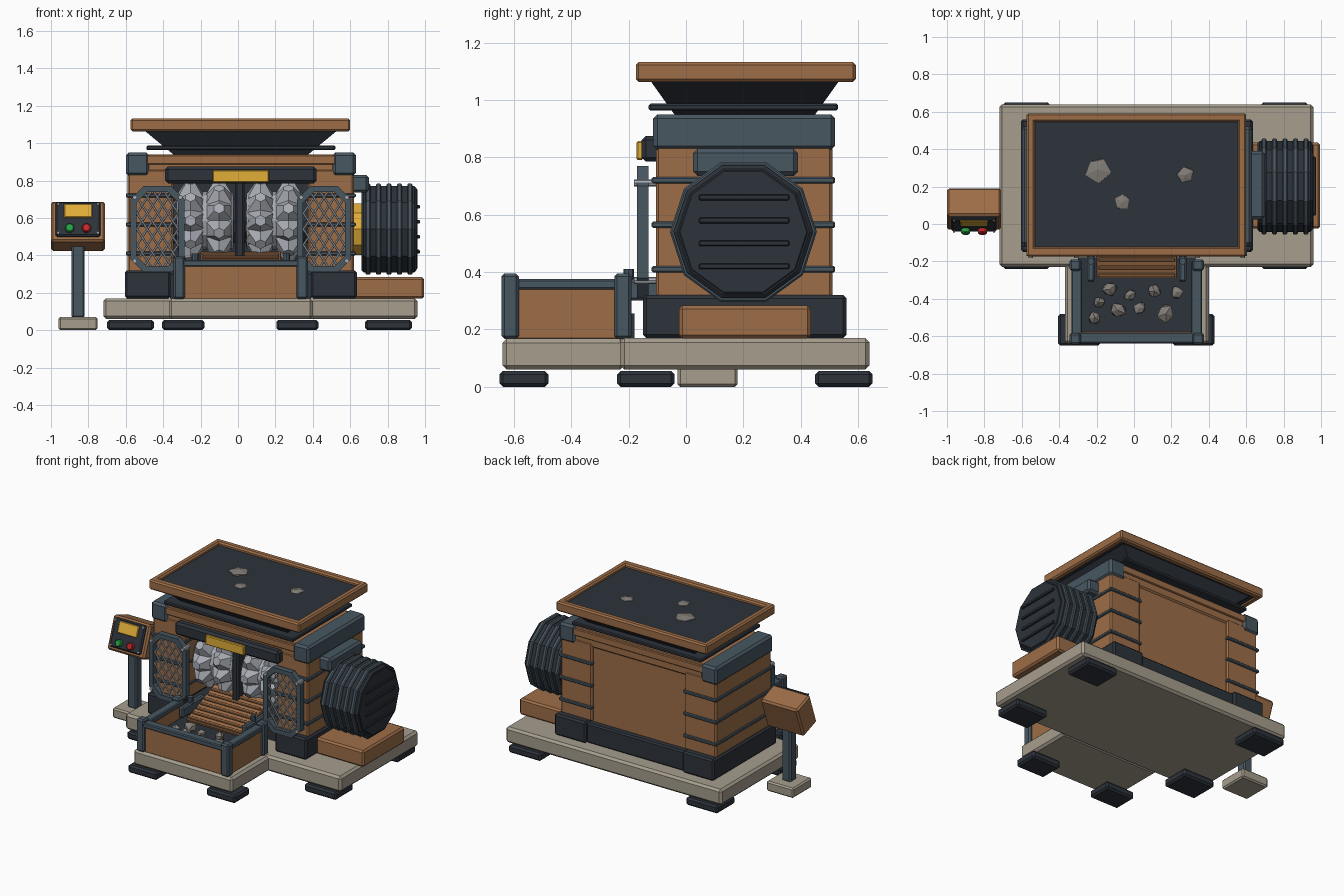
import bpy, bmesh, math, random
from mathutils import Vector, Matrix

if "Cube" in bpy.data.objects:
    bpy.data.objects.remove(bpy.data.objects["Cube"])

random.seed(4)
CX = 0.015  # centre of the housing


def material(name, r, g, b):
    m = bpy.data.materials.new(name)
    m.diffuse_color = (r, g, b, 1)
    m.use_nodes = True
    m.node_tree.nodes["Principled BSDF"].inputs["Base Color"].default_value = m.diffuse_color
    return m


ORANGE = material("orange_paint", .34, .155, .065)
STEEL = material("blue_steel", .065, .095, .12)
DARK = material("dark_iron", .026, .033, .043)
STONE = material("concrete", .38, .34, .27)
YELLOW = material("yellow", .75, .42, .04)
SILVER = material("bright_steel", .40, .42, .46)
ROCK = material("rock", .22, .20, .18)
GREEN = material("green", .02, .35, .06)
RED = material("red", .55, .02, .02)


def finish(bm, name, mat):
    bmesh.ops.recalc_face_normals(bm, faces=bm.faces)
    me = bpy.data.meshes.new(name)
    bm.to_mesh(me)
    bm.free()
    me.materials.append(mat)
    ob = bpy.data.objects.new(name, me)
    bpy.context.collection.objects.link(ob)
    return ob


def box(name, x, y, z, mat, bevel=.01, M=None):
    bm = bmesh.new()
    bmesh.ops.create_cube(bm, size=1)
    for v in bm.verts:
        v.co = [a[0] + (c + .5) * (a[1] - a[0]) for a, c in zip((x, y, z), v.co)]
    if bevel:
        bmesh.ops.bevel(bm, geom=bm.edges[:], offset=bevel, segments=1, affect='EDGES')
    if M:
        bm.transform(M)
    return finish(bm, name, mat)


def rod(name, a, b, r, mat, sides=10, r2=None, bevel=0, spin=0):
    a, b = Vector(a), Vector(b)
    bm = bmesh.new()
    bmesh.ops.create_cone(bm, cap_ends=True, segments=sides, radius1=r,
                          radius2=r if r2 is None else r2, depth=(b - a).length)
    if bevel:
        rim = [e for e in bm.edges if abs(e.verts[0].co.z - e.verts[1].co.z) < 1e-5]
        bmesh.ops.bevel(bm, geom=rim, offset=bevel, segments=1, affect='EDGES')
    q = (b - a).to_track_quat('Z', 'Y').to_matrix().to_4x4()
    bm.transform(Matrix.Translation((a + b) / 2) @ q @ Matrix.Rotation(spin, 4, 'Z'))
    return finish(bm, name, mat)


def rock(name, p, r, flat=.8):
    bm = bmesh.new()
    bmesh.ops.create_icosphere(bm, subdivisions=1, radius=r)
    for v in bm.verts:
        v.co *= random.uniform(.75, 1.15)
        v.co.z *= flat
    bm.transform(Matrix.Translation(p) @ Matrix.Rotation(random.random() * 6, 4, 'Z'))
    return finish(bm, name, ROCK)


def octagon(hx, hz, c):
    return [(hx, hz - c), (hx - c, hz), (c - hx, hz), (-hx, hz - c),
            (-hx, c - hz), (c - hx, -hz), (hx - c, -hz), (hx, c - hz)]


# Foundation slabs and feet
box("main_base", (-.72, .96), (-.23, .64), (.06, .17), STONE, .015)
box("front_base", (-.37, .40), (-.64, -.215), (.06, .168), STONE, .015)
for x in (-.70, .68):
    for y in (-.24, .45):
        box("base_foot", (x, x + .25), (y, y + .2), (0, .055), DARK, .012)
for x in (-.405, .205):
    box("front_foot", (x, x + .225), (-.65, -.48), (0, .055), DARK, .012)

# Housing: side columns with plinths, caps and straps
for s in (-1, 1):
    def sx(a, b):
        return tuple(sorted((CX + s * a, CX + s * b)))
    box("plinth", sx(.375, .62), (-.15, .56), (.17, .32), DARK, .012)
    box("side_column", sx(.36, .605), (-.105, .51), (.31, .86), ORANGE)
    box("column_cap", sx(.49, .615), (-.115, .52), (.825, .95), STEEL, .015)
    for z in (.41, .565, .72):
        box("column_strap", sx(.355, .615), (-.12, .52), (z - .011, z + .011), STEEL, .005)
box("rear_plinth", (-.37, .40), (.40, .54), (.17, .31), DARK)
box("rear_panel", (-.36, .39), (.44, .495), (.30, .86), ORANGE)
box("top_beam", (-.49, .52), (-.10, .505), (.83, .94), ORANGE)
box("front_beam_lip", (-.49, .52), (-.11, -.09), (.885, .935), ORANGE, .005)
box("rear_beam_lip", (-.49, .52), (.49, .515), (.885, .935), ORANGE, .005)
box("chamber_back", (-.36, .39), (.36, .39), (.20, .83), DARK, 0)
box("chamber_floor", (-.36, .39), (-.02, .40), (.17, .30), DARK, 0)
box("lintel", (-.39, .42), (-.155, -.09), (.785, .875), DARK, .015)
box("lintel_plate", (-.135, .165), (-.172, -.15), (.79, .857), YELLOW, .005)

# Toothed crushing rolls
RY, RZ = .11, .585
rod("roll_shaft", (-.38, RY, RZ), (.41, RY, RZ), .12, DARK, 12)
for x0, x1 in ((-.33, -.025), (.045, .345)):
    rod("crushing_roll", (x0, RY, RZ), (x1, RY, RZ), .155, SILVER, 12, bevel=.01)
    for k in range(2):
        x = x0 + (x1 - x0) * (.25 + .5 * k)
        for i in range(10):
            t = math.tau * (i + .5 * k) / 10
            d = Vector((0, math.cos(t), math.sin(t)))
            c = Vector((x, RY, RZ))
            rod("roll_tooth", c + d * .13, c + d * .215, .088, SILVER, 6, .03)
box("roll_divider", (-.015, .035), (-.05, .20), (.36, .80), DARK)

# Octagonal front guards with wire lattice and bolts
for gx in (-.43, .46):
    bm = bmesh.new()
    loops = []
    for y in (-.17, -.13):
        for pts in (octagon(.145, .23, .07), octagon(.113, .198, .057)):
            loops.append([bm.verts.new((gx + x, y, .54 + z)) for x, z in pts])
    for a, b in ((0, 1), (1, 3), (3, 2), (2, 0)):
        for i in range(8):
            j = (i + 1) % 8
            bm.faces.new((loops[a][i], loops[a][j], loops[b][j], loops[b][i]))
    finish(bm, "guard_frame", STEEL)
    for s in (-1, 1):
        for k in range(-5, 6):
            path = [(k * .055 + s * t * .0065, t * .01) for t in range(-21, 22)]
            keep = [(x, z) for x, z in path if abs(x) < .12 and abs(z) < .205
                    and abs(x) + abs(z) < .263]
            if len(keep) > 2:
                (xa, za), (xb, zb) = keep[0], keep[-1]
                y = -.15 + s * .004
                rod("guard_wire", (gx + xa, y, .54 + za), (gx + xb, y, .54 + zb), .006, SILVER, 6)
        for z in (-.17, .17):
            rod("guard_bolt", (gx + s * .122, -.182, .54 + z), (gx + s * .122, -.10, .54 + z),
                .012, SILVER, 8)

# Feed hopper with square flange, rim and rocks
bm = bmesh.new()
rings = [[bm.verts.new((x, y, z)) for x, y in ((a, c), (b, c), (b, d), (a, d))]
         for a, b, c, d, z in ((-.34, .37, -.03, .44, .935), (-.51, .54, -.13, .54, 1.075))]
for i in range(4):
    j = (i + 1) % 4
    bm.faces.new((rings[0][i], rings[0][j], rings[1][j], rings[1][i]))
bm.faces.new(rings[0])
bm.faces.new(rings[1])
finish(bm, "hopper_cone", DARK)
box("hopper_flange", (-.49, .52), (-.13, .53), (.963, .987), DARK, .006)
for y in ((-.175, -.122), (.545, .592)):
    box("hopper_rim_long", (-.575, .60), y, (1.063, 1.132), ORANGE)
for x in ((-.575, -.53), (.555, .60)):
    box("hopper_rim_short", x, (-.17, .585), (1.063, 1.132), ORANGE)
box("hopper_bed", (-.54, .565), (-.13, .555), (1.07, 1.11), DARK, 0)
for x, y, r in ((-.195, .29, .075), (.275, .26, .05), (-.06, .12, .045)):
    rock("feed_rock", (x, y, 1.105), r, .35)

# Drive motor with cooling fins, coupling and stand
MY, MZ = .20, .54
H = math.pi / 2  # puts a corner on the horizontal axis


def drum(name, x0, x1, r, mat, bevel=.006):
    bm = bmesh.new()
    pts = [(r * math.cos(i * math.tau / 10), r * math.sin(i * math.tau / 10)) for i in range(10)]
    a = [bm.verts.new((x0, MY + y, MZ + z)) for y, z in pts]
    f = bm.faces.new(a)
    ext = bmesh.ops.extrude_face_region(bm, geom=[f])['geom']
    for v in ext:
        if isinstance(v, bmesh.types.BMVert):
            v.co.x = x1
    if not any(len(g.verts) == 10 and abs(g.calc_center_median().x - x0) < 1e-5 for g in bm.faces):
        bm.faces.new(a)
    caps = [e for e in bm.edges if abs(e.verts[0].co.x - e.verts[1].co.x) < 1e-5]
    bmesh.ops.bevel(bm, geom=caps, offset=bevel, segments=1, affect='EDGES')
    return finish(bm, name, mat)


drum("coupling", .58, .67, .145, YELLOW)
drum("motor_body", .66, .955, .243, DARK, .012)
for i in range(5):
    x = .695 + i * .056
    drum("motor_fin", x - .014, x + .014, .256, STEEL)
drum("motor_end_cover", .945, .96, .225, DARK, .004)
for z in (.42, .50, .58, .66):
    box("cover_slat", (.95, .972), (.045, .36), (z - .01, z + .01), DARK, .004)
box("motor_bracket", (.59, .70), (.025, .39), (.735, .83), STEEL, .015)
box("motor_stand", (.60, .995), (-.025, .435), (.168, .283), ORANGE, .012)

# Collecting bin
for x in ((-.325, -.285), (.315, .355)):
    box("bin_side", x, (-.62, -.20), (.165, .35), ORANGE, .005)
    box("bin_side_rail", (x[0] - .01, x[1] + .008), (-.63, -.20), (.34, .375), STEEL, .006)
box("bin_front", (-.32, .35), (-.625, -.575), (.165, .35), ORANGE, .005)
box("bin_front_rail", (-.33, .36), (-.638, -.58), (.34, .375), STEEL, .006)
box("bin_floor", (-.30, .33), (-.60, -.18), (.17, .255), DARK, 0)
for x in (-.345, .312):
    for y in (-.643, -.25):
        box("bin_post", (x, x + .062), (y, y + .06), (.167, .395), STEEL)
for x, y, r in ((-.13, -.35, .045), (-.02, -.38, .035), (.11, -.36, .042), (.23, -.365, .035),
                (-.19, -.42, .036), (-.09, -.46, .05), (.03, -.45, .036), (.17, -.48, .05),
                (-.21, -.50, .036)):
    rock("crushed_rock", (x, y, .255 + r * .6), r)

# Ribbed discharge chute
TILT = Matrix.Translation((CX, -.13, .35)) @ Matrix.Rotation(math.radians(22), 4, 'X')
box("chute_plate", (-.215, .215), (-.17, .17), (-.015, .008), ORANGE, .003, TILT)
for i in range(7):
    y = -.15 + i * .045
    box("chute_rib", (-.205, .205), (y - .01, y + .01), (.005, .02), ORANGE, .004, TILT)
for s in (-.245, .245):
    box("chute_cheek", (CX + s - .02, CX + s + .02), (-.31, -.06), (.30, .375), STEEL)
    rod("chute_pin", (CX + s, -.20, .33), (CX + s, -.20, .41), .018, STEEL, 8)

# Control console
box("console_base", (-.96, -.75), (-.03, .18), (0, .07), STONE)
box("console_post", (-.89, -.82), (.04, .11), (.065, .50), STEEL)
LEAN = Matrix.Translation((-.855, .08, .555)) @ Matrix.Rotation(math.radians(-20), 4, 'X')
box("console_box", (-.145, .145), (-.08, .08), (-.115, .115), ORANGE, .012, LEAN)
box("console_panel", (-.12, .12), (-.098, -.075), (-.09, .105), DARK, .008, LEAN)
box("console_screen", (-.075, .075), (-.106, -.09), (.012, .09), YELLOW, .004, LEAN)
for x, m in ((-.045, GREEN), (.045, RED)):
    rod("console_button", LEAN @ Vector((x, -.09, -.05)), LEAN @ Vector((x, -.123, -.05)),
        .024, m, 12, bevel=.005)
for x in (-.107, .107):
    for z in (-.075, .09):
        rod("console_screw", LEAN @ Vector((x, -.09, z)), LEAN @ Vector((x, -.104, z)),
            .007, SILVER, 6)
